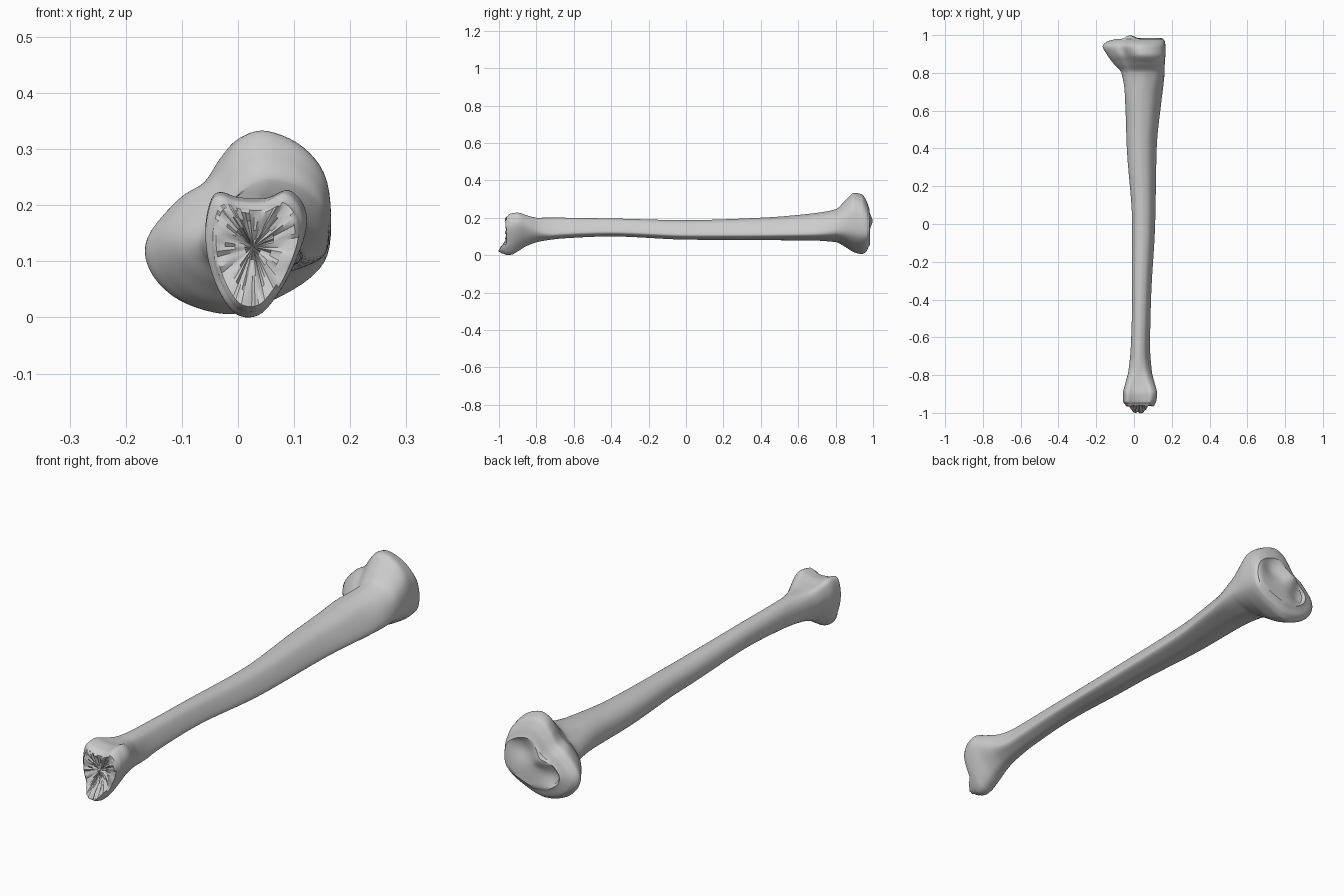
import bpy
import bmesh
import math
import random
from mathutils import Vector

random.seed(4)
cube = bpy.data.objects.get("Cube")
if cube:
    bpy.data.objects.remove(cube, do_unlink=True)

# Cross-section outlines, clockwise from the top as (x, z)
PLATEAU = [(.046, .333), (.115, .303), (.16, .24), (.165, .13), (.13, .072),
           (.05, .025), (-.02, .006), (-.104, .032), (-.155, .085), (-.16, .145),
           (-.107, .213), (-.06, .245), (-.03, .29), (0, .322)]
SHAFT = [(.05, .187), (.078, .175), (.098, .148), (.112, .115), (.108, .1),
         (.085, .09), (.055, .083), (.025, .087), (.003, .1), (-.008, .12),
         (-.01, .14), (-.003, .162), (.012, .178), (.03, .185)]
ANKLE = [(.05, .212), (.09, .228), (.118, .2), (.124, .155), (.105, .095),
         (.075, .04), (.04, .003), (0, .004), (-.03, .04), (-.053, .1),
         (-.059, .16), (-.048, .212), (-.03, .224), (0, .214)]

# Extent of the bone along its length: y, x min, x max, z min, z max
STATIONS = [(-.96, -.045, .108, .01, .205), (-.94, -.058, .117, 0, .222),
            (-.9, -.058, .123, .02, .227), (-.85, -.048, .112, .05, .215),
            (-.78, -.03, .095, .073, .203), (-.65, -.017, .085, .09, .2),
            (-.4, -.01, .09, .1, .196), (0, -.01, .112, .083, .187),
            (.4, -.038, .12, .08, .2), (.65, -.047, .145, .079, .22),
            (.8, -.07, .163, .07, .245), (.85, -.11, .164, .045, .29),
            (.9, -.145, .166, .015, .333), (.94, -.166, .166, .006, .325),
            (.965, -.145, .164, .02, .29), (.98, -.1, .155, .05, .25)]


def smoothstep(low, high, value):
    t = min(max((value - low) / (high - low), 0), 1)
    return t * t * (3 - 2 * t)


def spline_loop(points, steps=5):
    """Closed smooth curve through the points, scaled to a unit box."""
    count, loop = len(points), []
    for i in range(count):
        a, b, c, d = (Vector(points[(i + k) % count]) for k in (-1, 0, 1, 2))
        for s in range(steps):
            t = s / steps
            loop.append(b + (c - a) * t / 2 + (a - b * 2.5 + c * 2 - d / 2) * t**2
                        + (b * 3 - a - c * 3 + d) * t**3 / 2)
    low = Vector((min(p.x for p in loop), min(p.y for p in loop)))
    high = Vector((max(p.x for p in loop), max(p.y for p in loop)))
    size = high - low
    return [Vector(((p.x - low.x) / size.x, (p.y - low.y) / size.y)) for p in loop]


def slope(index, column):
    """Gentle slope at a station, flat where the extent turns back."""
    if index in (0, len(STATIONS) - 1):
        index = 1 if index == 0 else index - 1
    before, here, after = STATIONS[index - 1:index + 2]
    left = (here[column] - before[column]) / (here[0] - before[0])
    right = (after[column] - here[column]) / (after[0] - here[0])
    return 0 if left * right <= 0 else 2 * left * right / (left + right)


def extent(index, t, column):
    a, b = STATIONS[index], STATIONS[index + 1]
    gap = b[0] - a[0]
    blend = t * t * (3 - 2 * t)
    return (a[column] * (1 - blend) + b[column] * blend
            + gap * t * (1 - t)**2 * slope(index, column)
            - gap * t * t * (1 - t) * slope(index + 1, column))


def hill(x, z, centre_x, centre_z, radius):
    return math.exp(-((x - centre_x)**2 + (z - centre_z)**2) / radius**2)


def bridge(bm, first, second):
    count = len(first)
    return [bm.faces.new((first[i], first[(i + 1) % count],
                          second[(i + 1) % count], second[i])) for i in range(count)]


def close_end(bm, ring, surface, scales):
    """Fill an end with shrinking rings that follow a surface y(x, z)."""
    middle = sum((v.co for v in ring), Vector()) / len(ring)
    outline = [v.co.copy() for v in ring]
    for scale in scales:
        inner = []
        for co in outline:
            p = middle.lerp(co, scale)
            inner.append(bm.verts.new((p.x, surface(p.x, p.z), p.z)))
        bridge(bm, ring, inner)
        ring = inner
    tip = bm.verts.new((middle.x, surface(middle.x, middle.z), middle.z))
    for i, vert in enumerate(ring):
        bm.faces.new((vert, ring[(i + 1) % len(ring)], tip))


# Two shallow sockets with a spine between them
def knee_surface(x, z):
    return (.985 + .015 * hill(x, z, -.02, .18, .035)
            - .022 * hill(x, z, -.07, .12, .05) - .02 * hill(x, z, .075, .2, .05))


# Hollow, broken joint face with a pointed lower lip
def ankle_surface(x, z):
    lip = .035 * (1 - smoothstep(.025, .075, z))
    hollow = .02 * hill(x, z, .035, .13, .05)
    return -.965 - lip + hollow + random.uniform(-.005, .005)


plateau, shaft, ankle = map(spline_loop, (PLATEAU, SHAFT, ANKLE))
bm = bmesh.new()
rings = []
samples = [(i, s / 6) for i in range(len(STATIONS) - 1) for s in range(6)]
samples.append((len(STATIONS) - 2, 1))
for index, t in samples:
    start, end = STATIONS[index][0], STATIONS[index + 1][0]
    y = start + (end - start) * t
    x_min, x_max, z_min, z_max = (extent(index, t, c) for c in range(1, 5))
    to_ankle = 1 - smoothstep(-.9, -.7, y)
    to_plateau = smoothstep(.65, .9, y)
    ring = []
    for p, s, a in zip(plateau, shaft, ankle):
        q = s.lerp(a, to_ankle).lerp(p, to_plateau)
        x = x_min + (x_max - x_min) * q.x
        z = z_min + (z_max - z_min) * q.y
        lip = .025 * (1 - smoothstep(-.96, -.92, y)) * (1 - smoothstep(.02, .07, z))
        ring.append(bm.verts.new((x, y - lip, z)))
    rings.append(ring)
for first, second in zip(rings, rings[1:]):
    bridge(bm, first, second)
close_end(bm, rings[-1], knee_surface, (.93, .8, .65, .5, .35, .2, .1))
close_end(bm, rings[0], ankle_surface, (.92, .7, .45, .2))
bmesh.ops.recalc_face_normals(bm, faces=bm.faces)

mesh = bpy.data.meshes.new("shin_bone")
bm.to_mesh(mesh)
bm.free()
bone = bpy.data.objects.new("shin_bone", mesh)
bpy.context.collection.objects.link(bone)

# Plain pale grey
grey = bpy.data.materials.new("bone_grey")
grey.use_nodes = True
colour = (.6, .6, .6, 1)
grey.diffuse_color = colour
grey.node_tree.nodes["Principled BSDF"].inputs["Base Color"].default_value = colour
mesh.materials.append(grey)

bpy.ops.object.select_all(action="DESELECT")
bone.select_set(True)
bpy.context.view_layer.objects.active = bone
bpy.ops.object.shade_smooth_by_angle(angle=math.radians(35))
